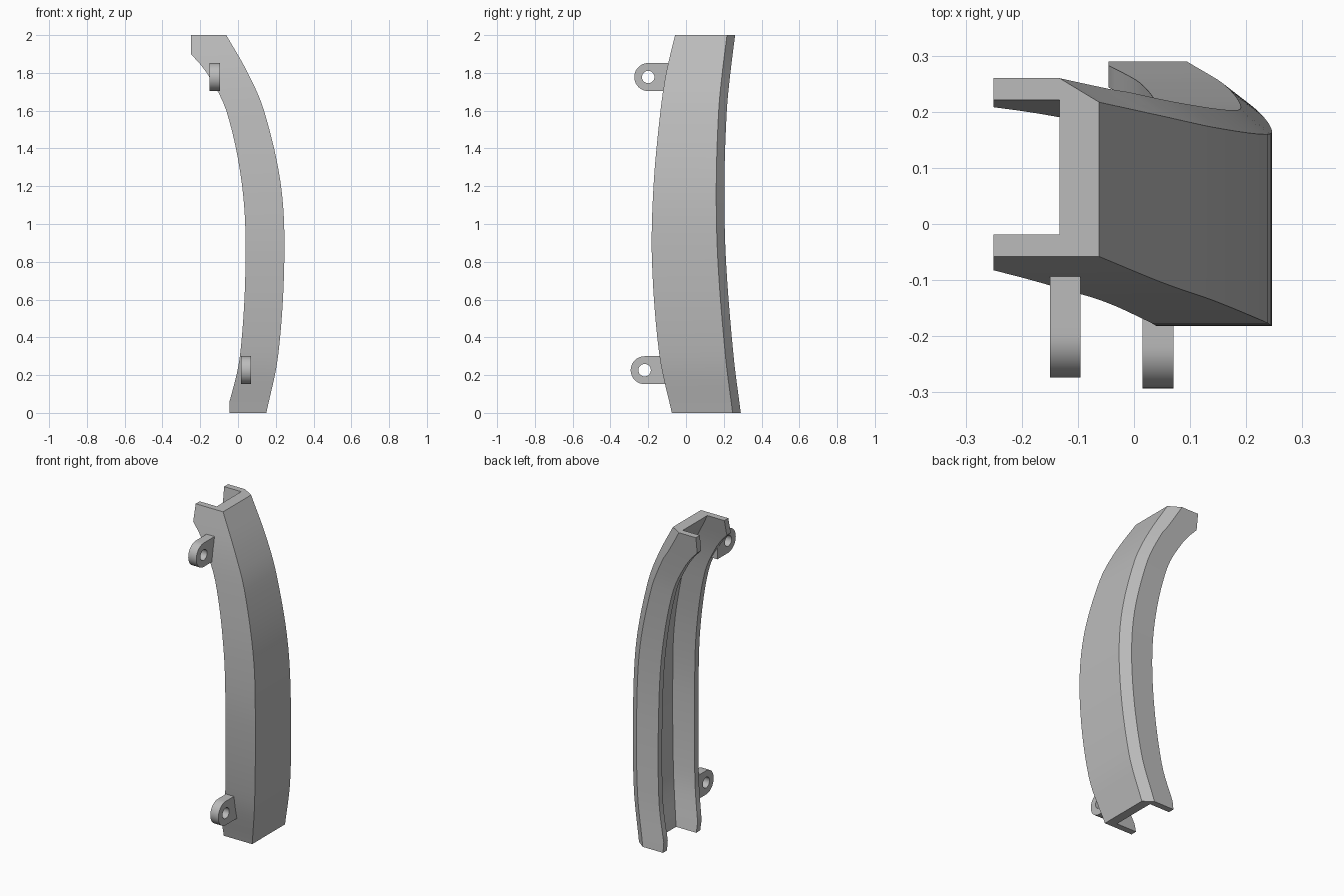
import bpy, bmesh, math

if "Cube" in bpy.data.objects:
    bpy.data.objects.remove(bpy.data.objects["Cube"])

grey = bpy.data.materials.new("plain_grey")
grey.use_nodes = True
GREY = (0.5, 0.5, 0.5, 1)
grey.diffuse_color = GREY
grey.node_tree.nodes["Principled BSDF"].inputs["Base Color"].default_value = GREY


def curve(points):
    """Smooth function through (z, value) points."""
    n = len(points)
    def slope(i):
        a, b = points[max(i - 1, 0)], points[min(i + 1, n - 1)]
        return (b[1] - a[1]) / (b[0] - a[0])
    def value(z):
        i = max(k for k in range(n - 1) if points[k][0] <= z + 1e-9)
        (z0, v0), (z1, v1) = points[i], points[i + 1]
        h = z1 - z0
        t = (z - z0) / h
        return ((2*t**3 - 3*t**2 + 1) * v0 + (t**3 - 2*t**2 + t) * h * slope(i)
                + (3*t**2 - 2*t**3) * v1 + (t**3 - t**2) * h * slope(i + 1))
    return value


def finish(name, bm):
    bmesh.ops.recalc_face_normals(bm, faces=bm.faces)
    mesh = bpy.data.meshes.new(name)
    bm.to_mesh(mesh)
    bm.free()
    mesh.materials.append(grey)
    obj = bpy.data.objects.new(name, mesh)
    bpy.context.collection.objects.link(obj)
    bpy.ops.object.select_all(action='DESELECT')
    obj.select_set(True)
    bpy.context.view_layer.objects.active = obj
    bpy.ops.object.shade_smooth_by_angle(angle=math.radians(25))


def bridge(bm, a, b):
    n = len(a)
    for i in range(n):
        j = (i + 1) % n
        bm.faces.new((a[i], a[j], b[j], b[i]))


# Curved channel: web on the +x side, two flanges towards -x
outer = curve([(0, .15), (.3, .212), (.8, .245), (1.2, .228), (1.6, .138), (1.8, .052), (2, -.062)])
inner = curve([(0, -.07), (.06, -.045), (.3, .01), (.8, .04), (1.2, .022),
               (1.6, -.062), (1.8, -.165), (1.9, -.25), (2, -.36)])
front = curve([(0, -.075), (.3, -.14), (.8, -.18), (1.2, -.172), (1.6, -.135), (1.8, -.105), (2, -.058)])
back = curve([(0, .29), (.3, .252), (.8, .212), (1.2, .203), (1.6, .216), (1.8, .235), (2, .26)])
FLANGE, WEB, CHAMFER = 0.039, 0.055, 0.043


def section(z):
    xo, yf, yb = outer(z), front(z), back(z)
    tip = max(inner(z), -.045 if z < 1 else -.25)
    step = .01
    tilt = (outer(min(z + step, 2)) - outer(max(z - step, 0))) / (min(z + step, 2) - max(z - step, 0))
    xw = xo - WEB * math.hypot(1, tilt) * (1.12 if z > 1.8 else 1)
    return [(tip, yf), (xo, yf), (xo, yb - CHAMFER), (xw, yb), (tip, yb),
            (tip, yb - FLANGE), (xw, yb - FLANGE), (xw, yf + FLANGE), (tip, yf + FLANGE)]


bm = bmesh.new()
levels = sorted({round(i * .05, 3) for i in range(41)} | {.06})
rings = [[bm.verts.new((x, y, z)) for x, y in section(z)] for z in levels]
for low, high in zip(rings, rings[1:]):
    bridge(bm, low, high)
for ring in (rings[0], rings[-1]):
    r = ring
    bm.faces.new((r[0], r[1], r[7], r[8]))
    bm.faces.new((r[1], r[2], r[3], r[6], r[7]))
    bm.faces.new((r[3], r[4], r[5], r[6]))
finish("curved_channel", bm)


# Mounting lugs with a round end and a through hole
def lug(name, x0, x1, cy, cz, reach, radius=.074, hole=.033):
    corner = math.atan2(radius, reach)
    half = math.pi / 2
    angles = [half + math.pi * i / 20 for i in range(21)]
    angles += [-half + (half - corner) * i / 3 for i in (1, 2, 3)]
    angles += [-corner + 2 * corner * i / 4 for i in (1, 2, 3, 4)]
    angles += [corner + (half - corner) * i / 3 for i in (1, 2)]

    def rim(a):
        c, s = math.cos(a), math.sin(a)
        if c < 1e-6:
            return radius
        return min(reach / c, radius / max(abs(s), 1e-6))

    bm = bmesh.new()
    def loop(x, size):
        return [bm.verts.new((x, cy + size(a) * math.cos(a), cz + size(a) * math.sin(a))) for a in angles]
    loops = [loop(x0, rim), loop(x1, rim), loop(x1, lambda a: hole), loop(x0, lambda a: hole)]
    for i in range(4):
        bridge(bm, loops[i], loops[(i + 1) % 4])
    finish(name, bm)


lug("upper_lug", -.15, -.095, -.2, 1.778, .106)
lug("lower_lug", .015, .07, -.219, .226, .109)
